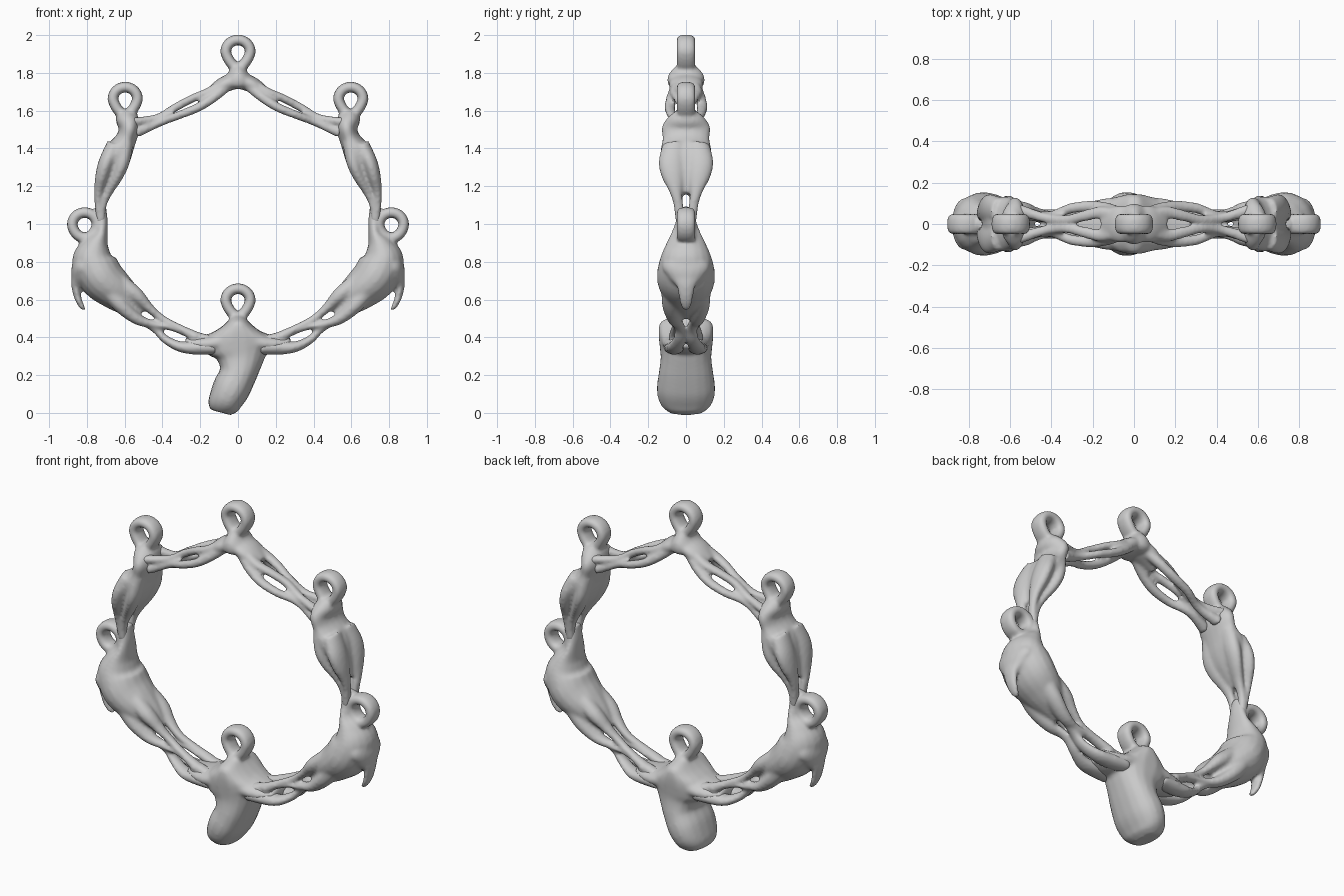
import bpy, bmesh, math
from mathutils import Vector

Y = Vector((0, 1, 0))


def catmull(pts, steps=5):
    """Smooth a list of (x, y, z, in-plane radius, y radius) stations."""
    out = []
    n = len(pts)
    for i in range(n - 1):
        p = [pts[max(0, min(n - 1, i + k))] for k in (-1, 0, 1, 2)]
        for s in range(steps):
            t = s / steps
            out.append([0.5 * (2 * b + (c - a) * t + (2 * a - 5 * b + 4 * c - d) * t * t
                               + (3 * b - a - 3 * c + d) * t ** 3) for a, b, c, d in zip(*p)])
    out.append(list(pts[-1]))
    return out


def tube(bm, st, closed=False, power=1.0, n=18):
    """Sweep an elliptical section through the stations."""
    rings, m = [], len(st)
    for i, (x, y, z, a, b) in enumerate(st):
        p, q = (st[i - 1], st[(i + 1) % m]) if closed else (st[max(i - 1, 0)], st[min(i + 1, m - 1)])
        t = Vector((q[0] - p[0], 0, q[2] - p[2])).normalized()
        side = t.cross(Y).normalized()
        ring = []
        for k in range(n):
            w = 2 * math.pi * k / n
            c, s = math.cos(w), math.sin(w)
            c = math.copysign(abs(c) ** power, c)
            s = math.copysign(abs(s) ** power, s)
            ring.append(bm.verts.new(Vector((x, y, z)) + side * a * c + Y * b * s))
        rings.append(ring)
    for i in range(m if closed else m - 1):
        r, q = rings[i], rings[(i + 1) % m]
        for k in range(n):
            bm.faces.new((r[k], r[(k + 1) % n], q[(k + 1) % n], q[k]))
    if not closed:
        bm.faces.new(rings[0][::-1])
        bm.faces.new(rings[-1])


def body(bm, pts, power=1.0):
    tube(bm, catmull(pts), power=power)


def strands(bm, pts, both_x=False):
    """A strand repeated front and back, optionally left and right."""
    for sy in (1, -1):
        for sx in ((1, -1) if both_x else (1,)):
            body(bm, [(sx * x, sy * y, z, a, b) for x, y, z, a, b in pts])


def eyelet(bm, cx, cz, drop=1.3, pinch=0.3):
    """Teardrop loop standing in the ring's plane."""
    st = []
    for i in range(36):
        t = 2 * math.pi * i / 36
        x, z, low = 0.066 * math.sin(t), 0.064 * math.cos(t), max(0, -math.cos(t))
        st.append((cx + x * (1 - pinch * low), 0, cz + z * (drop if z < 0 else 1), 0.028, 0.05))
    tube(bm, st, closed=True, power=0.8)


def finish(bm, name, mirror=False):
    """Fuse the overlapping pieces into one smooth organic part."""
    bmesh.ops.recalc_face_normals(bm, faces=bm.faces)
    me = bpy.data.meshes.new(name)
    bm.to_mesh(me)
    bm.free()
    ob = bpy.data.objects.new(name, me)
    bpy.context.collection.objects.link(ob)
    r = ob.modifiers.new("fuse", 'REMESH')
    r.mode, r.voxel_size, r.use_smooth_shade = 'VOXEL', 0.01, True
    s = ob.modifiers.new("soften", 'SMOOTH')
    s.factor, s.iterations = 0.5, 6
    if mirror:
        ob.modifiers.new("other_side", 'MIRROR').use_mirror_merge = False


# Top bail with its two pairs of twisted arms
bm = bmesh.new()
eyelet(bm, 0, 1.911)
body(bm, [(0, 0, 1.84, .03, .05), (0, 0, 1.805, .05, .085), (0, 0, 1.765, .08, .10),
          (0, 0, 1.73, .08, .09), (0, 0, 1.715, .04, .06)])
for s in (1, -1):
    body(bm, [(0, 0, 1.765, .045, .085), (s * .08, 0, 1.735, .042, .09), (s * .15, 0, 1.69, .028, .06)])
strands(bm, [(.06, .05, 1.73, .03, .03), (.13, .075, 1.67, .026, .03), (.21, .085, 1.618, .024, .028),
             (.31, .075, 1.577, .022, .026), (.42, .035, 1.535, .022, .026), (.54, .055, 1.485, .03, .035)], True)
strands(bm, [(.06, .04, 1.75, .03, .03), (.16, .055, 1.698, .023, .03), (.24, .04, 1.665, .022, .028),
             (.33, .02, 1.618, .022, .024), (.43, .03, 1.562, .02, .024), (.56, .07, 1.54, .024, .03)], True)
finish(bm, "top_bail")

# Upper side links: loop, flared shoulder, and a lower half with a slit front and back
bm = bmesh.new()
eyelet(bm, .597, 1.661)
body(bm, [(.59, 0, 1.60, .035, .055), (.588, 0, 1.56, .06, .10), (.575, 0, 1.51, .055, .13),
          (.592, 0, 1.45, .055, .125), (.63, 0, 1.38, .072, .135), (.66, 0, 1.30, .07, .115),
          (.69, 0, 1.22, .05, .085), (.71, 0, 1.16, .025, .045)])
strands(bm, [(.65, .06, 1.42, .045, .065), (.695, .075, 1.33, .042, .07), (.72, .07, 1.25, .036, .06),
             (.738, .055, 1.17, .024, .034), (.74, .04, 1.10, .019, .026), (.73, .03, 1.01, .018, .025)])
strands(bm, [(.59, .07, 1.44, .038, .055), (.61, .085, 1.33, .037, .055), (.64, .075, 1.25, .03, .048),
             (.685, .05, 1.17, .023, .033), (.713, .04, 1.10, .018, .024), (.722, .03, 1.01, .018, .025)])
finish(bm, "upper_side_links", True)

# Lower side links: loop, swollen body, hooked spur and trailing strands
bm = bmesh.new()
eyelet(bm, .812, .997, 1.1, .1)
body(bm, [(.728, 0, 1.09, .03, .045), (.72, 0, 1.02, .03, .055), (.725, 0, .95, .035, .08),
          (.752, 0, .885, .075, .11), (.765, 0, .81, .115, .14), (.725, 0, .72, .12, .155),
          (.65, 0, .65, .105, .135), (.57, 0, .585, .08, .09), (.51, 0, .53, .05, .05)])
body(bm, [(.80, 0, .83, .055, .10), (.825, 0, .77, .055, .125), (.84, 0, .715, .045, .09),
          (.857, 0, .67, .025, .05), (.848, 0, .61, .019, .038), (.828, 0, .565, .014, .028),
          (.81, 0, .545, .008, .014)])
strands(bm, [(.70, .07, .67, .05, .06), (.62, .075, .57, .042, .052), (.53, .06, .495, .03, .04),
             (.44, .045, .467, .02, .028), (.35, .045, .452, .018, .028), (.25, .05, .415, .022, .03),
             (.14, .06, .38, .03, .04)])
strands(bm, [(.63, .06, .69, .05, .05), (.54, .065, .625, .04, .045), (.475, .05, .56, .026, .034),
             (.41, .04, .505, .02, .027), (.33, .05, .46, .019, .026), (.22, .06, .40, .03, .035)])
strands(bm, [(.50, .045, .485, .022, .03), (.435, .03, .44, .02, .03), (.385, .035, .39, .022, .035),
             (.31, .055, .352, .028, .045), (.23, .06, .345, .036, .05), (.12, .07, .35, .04, .05)])
finish(bm, "lower_side_links", True)

# Bottom drop: loop, saddle shoulders, short arms and the leaning stem
bm = bmesh.new()
eyelet(bm, 0, .594)
body(bm, [(0, 0, .515, .035, .06), (0, 0, .485, .055, .13), (0, 0, .45, .095, .145),
          (0, 0, .40, .165, .145), (.005, 0, .35, .175, .14), (.012, 0, .29, .13, .135),
          (.002, 0, .21, .10, .145), (-.035, 0, .13, .10, .155), (-.065, 0, .07, .09, .145),
          (-.082, 0, .03, .08, .12), (-.09, 0, .002, .055, .085)], 0.85)
for s in (1, -1):
    body(bm, [(s * .05, 0, .385, .075, .135), (s * .14, 0, .367, .055, .125),
              (s * .21, 0, .365, .045, .11), (s * .28, 0, .375, .03, .08)])
finish(bm, "bottom_drop")
